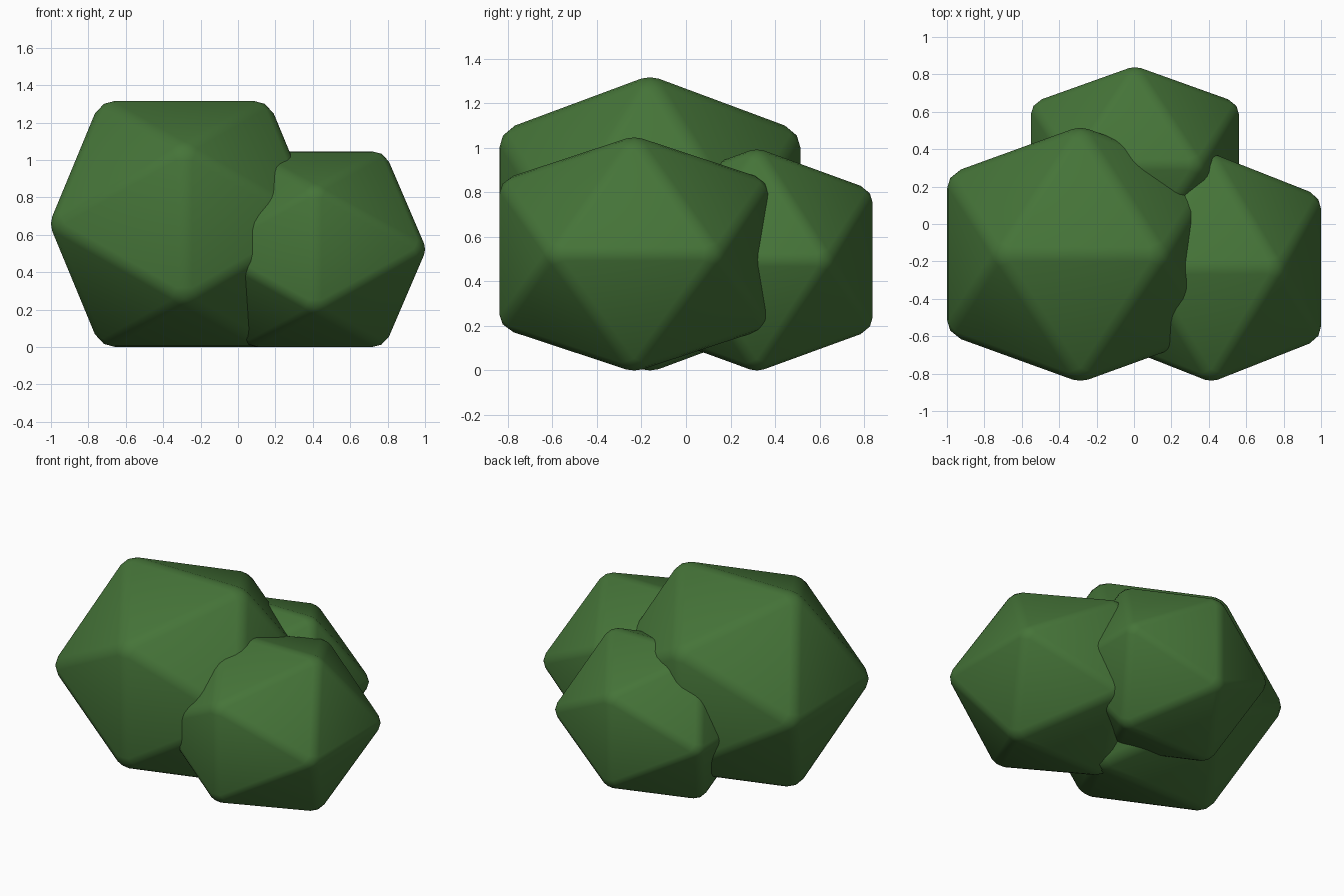
import bpy, bmesh
from mathutils import Vector

cube = bpy.data.objects.get("Cube")
if cube:
    bpy.data.objects.remove(cube)

# Single leaf colour
green = bpy.data.materials.new("leaf_green")
green.use_nodes = True
colour = (0.06, 0.175, 0.04, 1)
green.diffuse_color = colour
bsdf = green.node_tree.nodes["Principled BSDF"]
bsdf.inputs["Base Color"].default_value = colour
bsdf.inputs["Roughness"].default_value = 0.9

PHI = (1 + 5 ** 0.5) / 2


def leaf_clump(name, centre, half):
    """Twenty-sided clump with softened edges, fitted to half sizes."""
    bm = bmesh.new()
    # Corners of three crossed golden rectangles
    for s in (-1, 1):
        for t in (-PHI, PHI):
            for corner in ((s, 0, t), (t, s, 0), (0, t, s)):
                bm.verts.new(corner)
    bmesh.ops.convex_hull(bm, input=bm.verts[:])
    bmesh.ops.bevel(bm, geom=bm.edges[:], offset=0.1, segments=2,
                    profile=0.5, affect='EDGES')
    # Fit the softened shape to its size and place it
    size = [max(v.co[i] for v in bm.verts) for i in range(3)]
    for v in bm.verts:
        v.co = Vector(centre[i] + v.co[i] * half[i] / size[i] for i in range(3))
    bmesh.ops.recalc_face_normals(bm, faces=bm.faces[:])
    for f in bm.faces:
        f.smooth = True
    mesh = bpy.data.meshes.new(name)
    bm.to_mesh(mesh)
    bm.free()
    mesh.materials.append(green)
    obj = bpy.data.objects.new(name, mesh)
    bpy.context.collection.objects.link(obj)
    return obj


# Three overlapping clumps of the bush
leaf_clump("large_leaf_clump", (-0.287, -0.162, 0.658), (0.713, 0.676, 0.658))
leaf_clump("left_leaf_clump", (0.413, -0.233, 0.523), (0.587, 0.605, 0.523))
leaf_clump("back_leaf_clump", (0.005, 0.318, 0.496), (0.556, 0.520, 0.496))
